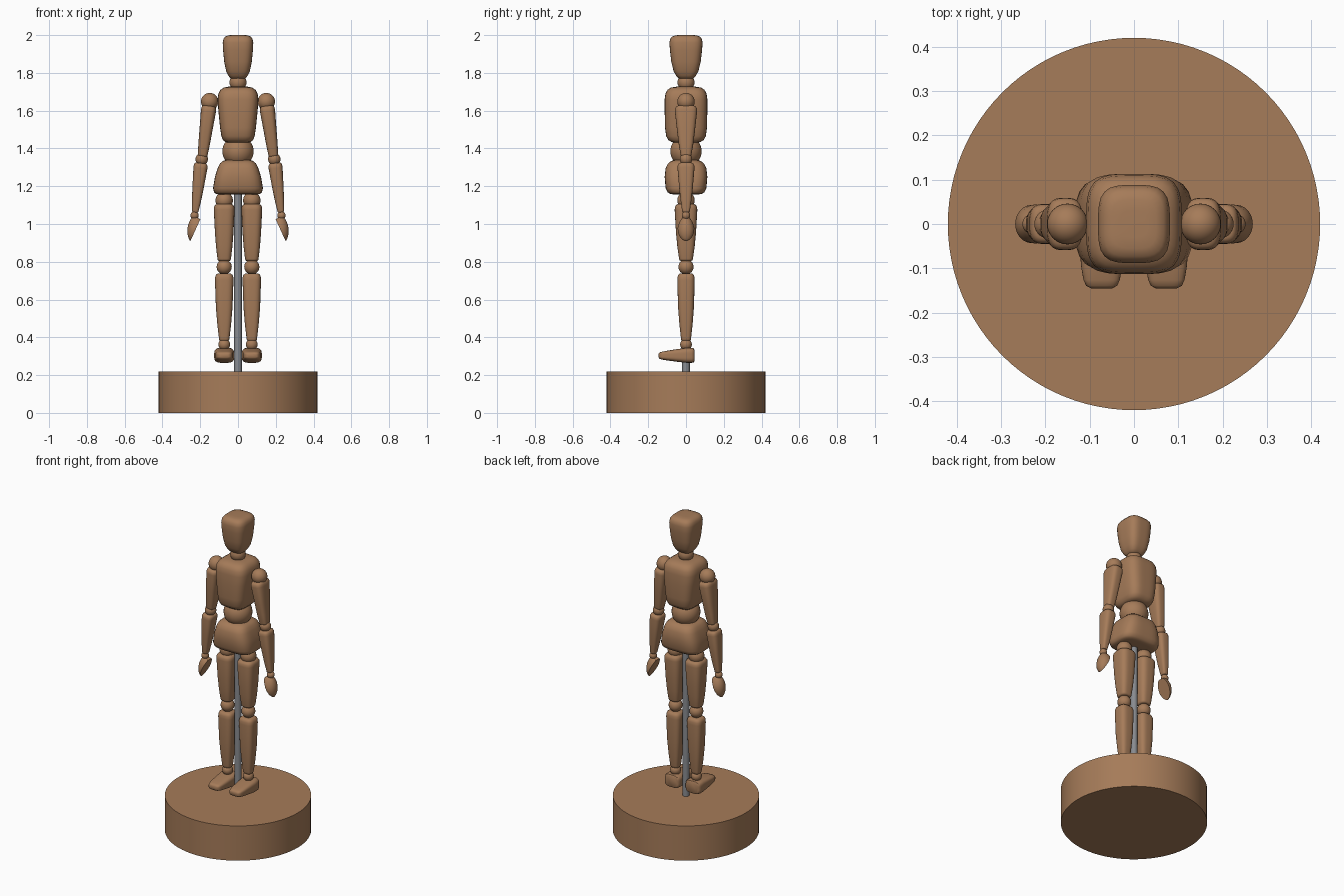
import bpy, bmesh
from math import sin, cos, pi
from mathutils import Vector

if "Cube" in bpy.data.objects:
    bpy.data.objects.remove(bpy.data.objects["Cube"])


def material(name, rgb):
    m = bpy.data.materials.new(name)
    m.diffuse_color = (*rgb, 1)
    m.use_nodes = True
    m.node_tree.nodes["Principled BSDF"].inputs["Base Color"].default_value = m.diffuse_color
    return m


WOOD = material("wood", (0.38, 0.20, 0.10))
STEEL = material("steel", (0.25, 0.26, 0.28))


def finish(ob, name, mat=WOOD, mirror=False, angle=0.7):
    ob.name = name
    ob.data.materials.append(mat)
    bpy.ops.object.select_all(action='DESELECT')
    bpy.context.view_layer.objects.active = ob
    ob.select_set(True)
    bpy.ops.object.shade_smooth_by_angle(angle=angle)
    if mirror:
        ob.modifiers.new("mirror", 'MIRROR').use_mirror_merge = False


def ball(name, r, x, z, mirror=False):
    bpy.ops.mesh.primitive_uv_sphere_add(segments=32, ring_count=18, radius=r, location=(x, 0, z))
    bpy.ops.object.transform_apply(location=True)
    finish(bpy.context.object, name, mirror=mirror)


def rod(name, r, z0, z1, mat, n):
    bpy.ops.mesh.primitive_cylinder_add(vertices=n, radius=r, depth=z1 - z0, location=(0, 0, (z0 + z1) / 2))
    finish(bpy.context.object, name, mat)


def mesh_from_rings(name, rings, mirror):
    bm = bmesh.new()
    loops = [[bm.verts.new(p) for p in ring] for ring in rings]
    n = len(loops[0])
    for a, b in zip(loops, loops[1:]):
        for i in range(n):
            j = (i + 1) % n
            bm.faces.new((a[i], a[j], b[j], b[i]))
    bm.faces.new(loops[0])
    bm.faces.new(loops[-1])
    bmesh.ops.recalc_face_normals(bm, faces=bm.faces)
    me = bpy.data.meshes.new(name)
    bm.to_mesh(me)
    bm.free()
    ob = bpy.data.objects.new(name, me)
    bpy.context.collection.objects.link(ob)
    finish(ob, name, mirror=mirror)


def squircle(hx, hy, e, n=40):
    pts = []
    for i in range(n):
        c, s = cos(2 * pi * i / n), sin(2 * pi * i / n)
        k = (abs(c) ** e + abs(s) ** e) ** (-1 / e)
        pts.append((hx * c * k, hy * s * k))
    return pts


def loft(name, p0, p1, stations, e=4, mirror=False):
    """Rounded-square sections (t, half width, half depth) along p0 to p1."""
    p0, p1 = Vector(p0), Vector(p1)
    d = (p1 - p0).normalized()
    u = Vector((1, 0, 0))
    u = (u - d * u.dot(d)).normalized()
    v = d.cross(u)
    rings = [[p0.lerp(p1, t) + u * a + v * b for a, b in squircle(hx, hy, e)]
             for t, hx, hy in stations]
    mesh_from_rings(name, rings, mirror)


def body(name, stations, e=4):
    loft(name, (0, 0, 0), (0, 0, 1), stations, e)


def limb(name, p0, p1, top, mid, end):
    """Tapered limb with softened ends."""
    shape = [(0, top, .72), (.015, top, .88), (.05, top, .98), (.1, top, 1),
             (.5, mid, 1), (.75, [(m + q) / 2 for m, q in zip(mid, end)], 1.02),
             (.96, end, 1), (.985, end, .95), (1, end, .8)]
    loft(name, p0, p1, [(t, s[0] * k, s[1] * k) for t, s, k in shape], 3.2, True)


# stand
rod("base", 0.42, 0, 0.22, WOOD, 96)
rod("support_rod", 0.02, 0.2, 1.2, STEEL, 24)

# head and torso
body("head", [(1.768, .03, .03), (1.772, .041, .04), (1.785, .051, .052), (1.81, .063, .066),
              (1.86, .073, .078), (1.92, .079, .085), (1.96, .081, .088), (1.98, .077, .084),
              (1.993, .067, .073), (1.999, .05, .055), (2.0, .03, .03)], 3.6)
ball("neck", 0.045, 0, 1.75)
body("chest", [(1.43, .05, .055), (1.434, .068, .077), (1.445, .08, .094), (1.465, .088, .105),
               (1.51, .095, .111), (1.6, .104, .113), (1.66, .108, .113), (1.69, .104, .109),
               (1.71, .093, .098), (1.722, .075, .08), (1.727, .05, .05)], 3.8)
ball("waist", 0.083, 0, 1.385)
body("pelvis", [(1.157, .1, .07), (1.16, .117, .085), (1.168, .127, .098), (1.19, .132, .108),
                (1.25, .122, .113), (1.295, .108, .108), (1.32, .096, .096), (1.334, .08, .078),
                (1.34, .055, .05)], 3.8)

# legs
X = -0.073
ball("hips", 0.046, X, 1.125, True)
limb("thighs", (X, 0, 1.105), (X, 0, 0.805), (.055, .06), (.049, .053), (.036, .037))
ball("knees", 0.04, X, 0.773, True)
limb("shins", (X, 0, 0.737), (X, 0, 0.382), (.049, .046), (.044, .042), (.028, .027))
ball("ankles", 0.031, X, 0.362, True)
loft("feet", (X, 0.044, 0.305), (X, -0.145, 0.303),
     [(0, .04, .033), (.02, .047, .038), (.08, .052, .04), (.25, .053, .039), (.5, .05, .033),
      (.75, .046, .026), (.9, .041, .021), (.97, .035, .017), (1, .024, .01)], 3.8, True)

# arms
ball("shoulders", 0.046, -0.15, 1.648, True)
limb("upper_arms", (-0.153, 0, 1.625), (-0.188, 0, 1.357), (.04, .059), (.034, .047), (.026, .029))
ball("elbows", 0.033, -0.192, 1.343, True)
limb("forearms", (-0.196, 0, 1.322), (-0.227, 0, 1.062), (.037, .045), (.03, .036), (.018, .021))
ball("wrists", 0.022, -0.23, 1.045, True)

# hands: half-round sections, flat on the palm side
palm0, palm1 = Vector((-0.199, 0, 1.026)), Vector((-0.252, 0, 0.91))
out = Vector((-0.907, 0, 0.42))
hand_rings = []
for t, th, w in [(0, .032, .018), (.06, .043, .027), (.2, .047, .037), (.4, .047, .044),
                 (.6, .041, .043), (.78, .03, .035), (.92, .016, .022), (1, .004, .006)]:
    c = palm0.lerp(palm1, t)
    hand_rings.append([c + out * th * sin(pi * i / 16) + Vector((0, w * cos(pi * i / 16), 0))
                       for i in range(17)])
mesh_from_rings("hands", hand_rings, True)
